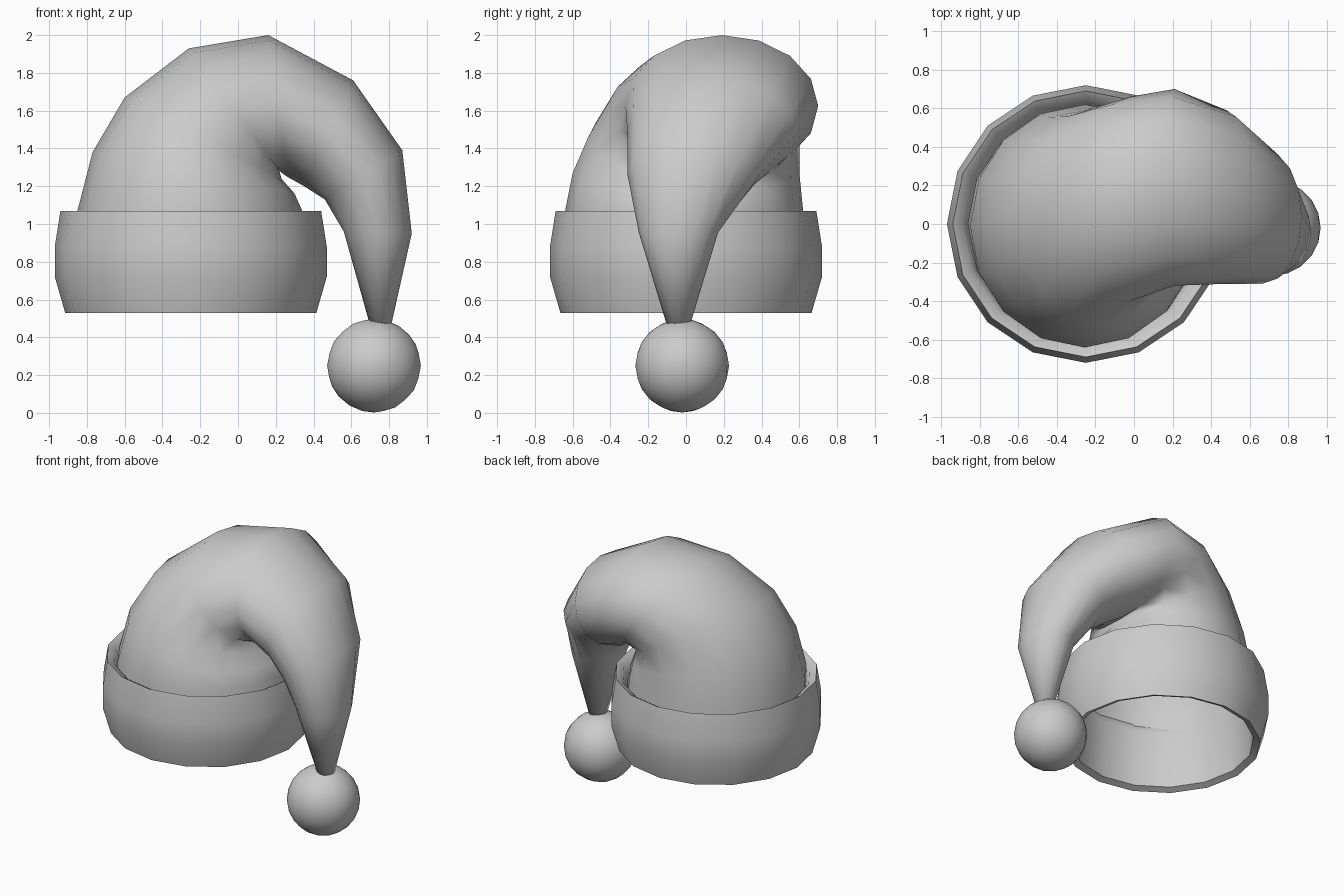
import bpy, bmesh
from math import sin, cos, tau, radians
from mathutils import Vector

cube = bpy.data.objects.get("Cube")
if cube:
    bpy.data.objects.remove(cube, do_unlink=True)

SIDES = 16

grey = bpy.data.materials.new("soft_grey")
grey.use_nodes = True
colour = (0.6, 0.6, 0.6, 1)
grey.diffuse_color = colour
grey.node_tree.nodes["Principled BSDF"].inputs["Base Color"].default_value = colour


def finish(name, bm, angle=60):
    """Turn a bmesh into a smooth shaded object."""
    bmesh.ops.recalc_face_normals(bm, faces=bm.faces)
    mesh = bpy.data.meshes.new(name)
    bm.to_mesh(mesh)
    bm.free()
    mesh.materials.append(grey)
    ob = bpy.data.objects.new(name, mesh)
    bpy.context.collection.objects.link(ob)
    bpy.ops.object.select_all(action='DESELECT')
    ob.select_set(True)
    bpy.context.view_layer.objects.active = ob
    bpy.ops.object.shade_smooth_by_angle(angle=radians(angle))
    return ob


def loft(name, rings, closed=False, cap_end=False, angle=60):
    """Skin elliptical rings, each given as centre, first axis, second axis."""
    bm = bmesh.new()
    loops = []
    for c, u, v in rings:
        loops.append([bm.verts.new(c + u * cos(tau * k / SIDES) + v * sin(tau * k / SIDES))
                      for k in range(SIDES)])
    pairs = list(zip(loops, loops[1:]))
    if closed:
        pairs.append((loops[-1], loops[0]))
    for a, b in pairs:
        for k in range(SIDES):
            n = (k + 1) % SIDES
            bm.faces.new((a[k], a[n], b[n], b[k]))
    if cap_end:
        bm.faces.new(loops[-1])
    return finish(name, bm, angle)


# Folded cap: outer x, outer z, inner x, inner z, y centre, y half width
sections = [
    (-0.87, 0.58, 0.37, 0.58, 0.00, 0.62),
    (-0.85, 1.07, 0.34, 1.07, -0.01, 0.63),
    (-0.77, 1.38, 0.30, 1.16, 0.00, 0.60),
    (-0.60, 1.67, 0.23, 1.24, 0.04, 0.56),
    (-0.26, 1.93, 0.22, 1.28, 0.13, 0.53),
    (0.16, 2.00, 0.26, 1.25, 0.19, 0.51),
    (0.61, 1.76, 0.35, 1.20, 0.14, 0.45),
    (0.87, 1.39, 0.46, 1.13, 0.04, 0.35),
    (0.92, 0.95, 0.56, 0.96, -0.04, 0.21),
    (0.81, 0.46, 0.70, 0.46, -0.04, 0.06),
]
rings = []
for ox, oz, ix, iz, yc, hw in sections:
    outer, inner = Vector((ox, yc, oz)), Vector((ix, yc, iz))
    rings.append(((outer + inner) / 2, (outer - inner) / 2, Vector((0, hw, 0))))
loft("cap", rings, cap_end=True, angle=80)

# Turned up brim: radius, height
profile = [(0.61, 0.96), (0.64, 1.04), (0.69, 1.07), (0.72, 0.88),
           (0.72, 0.72), (0.665, 0.53), (0.62, 0.55)]
loft("brim", [(Vector((-0.25, 0, z)), Vector((r, 0, 0)), Vector((0, r, 0)))
              for r, z in profile], closed=True, angle=50)

# Pompom
bm = bmesh.new()
bmesh.ops.create_icosphere(bm, subdivisions=3, radius=0.248)
bmesh.ops.translate(bm, verts=bm.verts, vec=(0.72, -0.02, 0.25))
finish("pompom", bm)
